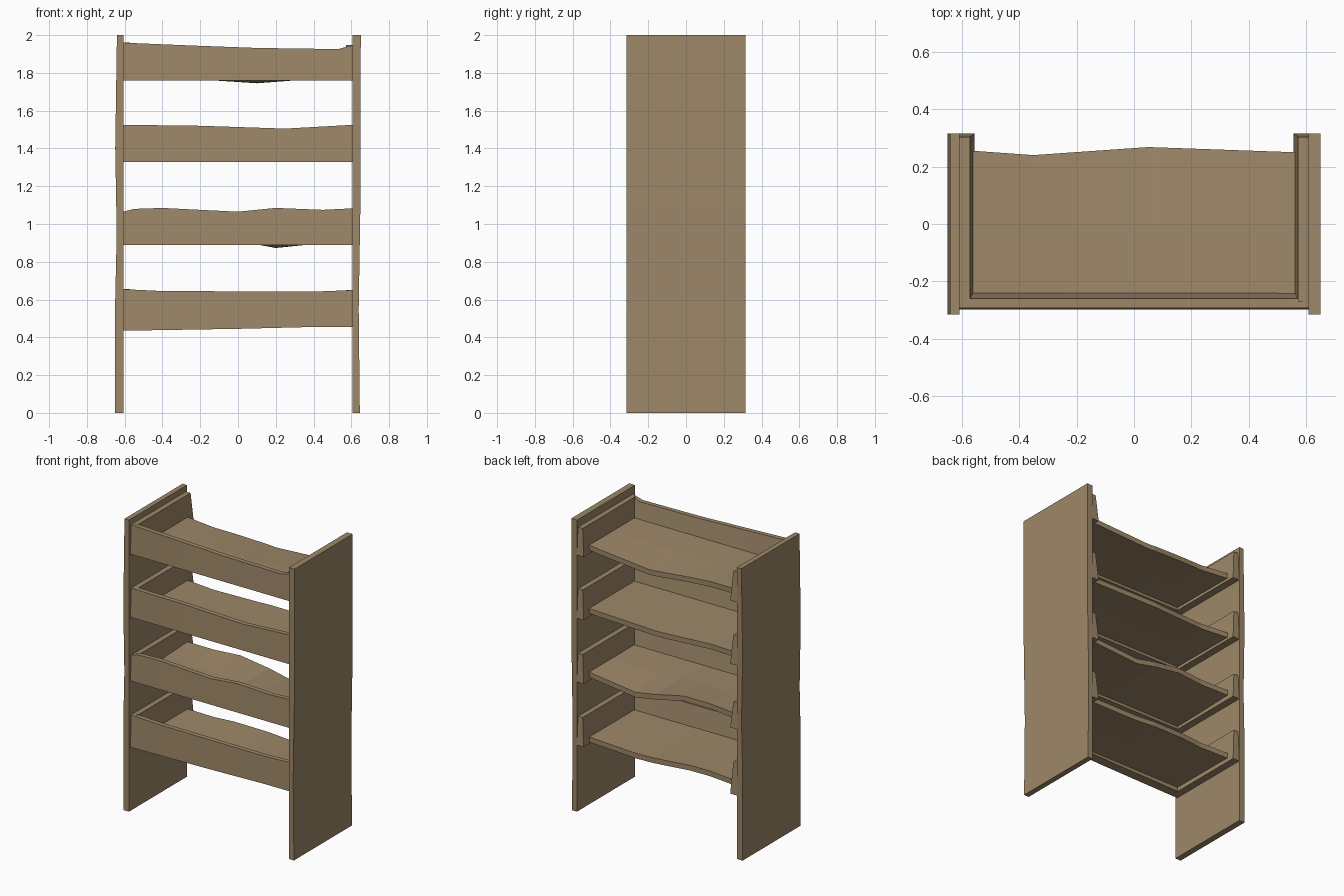
import bpy, bmesh

if "Cube" in bpy.data.objects:
    bpy.data.objects.remove(bpy.data.objects["Cube"])

wood = bpy.data.materials.new("worn_wood")
wood.diffuse_color = (0.34, 0.245, 0.14, 1)
wood.use_nodes = True
wood.node_tree.nodes["Principled BSDF"].inputs["Base Color"].default_value = wood.diffuse_color


def lerp(points, t):
    """Piecewise linear lookup in a list of (t, value)."""
    for (a, va), (b, vb) in zip(points, points[1:]):
        if t <= b:
            return va + (vb - va) * max(0, t - a) / (b - a)
    return points[-1][1]


def loft(name, sections):
    """Closed solid through cross-sections of equal point count."""
    bm = bmesh.new()
    rings = [[bm.verts.new(p) for p in s] for s in sections]
    n = len(rings[0])
    for r0, r1 in zip(rings, rings[1:]):
        for i in range(n):
            j = (i + 1) % n
            bm.faces.new((r0[i], r0[j], r1[j], r1[i]))
    bm.faces.new(rings[0])
    bm.faces.new(rings[-1][::-1])
    bmesh.ops.recalc_face_normals(bm, faces=bm.faces)
    mesh = bpy.data.meshes.new(name)
    bm.to_mesh(mesh)
    bm.free()
    mesh.materials.append(wood)
    ob = bpy.data.objects.new(name, mesh)
    bpy.context.collection.objects.link(ob)
    return ob


# Side panels with a slightly warped outer face
for name, s, outer in (
        ("left_panel", -1, [(0, .65), (.6, .65), (.95, .642), (1.4, .65), (2, .641)]),
        ("right_panel", 1, [(0, .645), (.55, .639), (1.1, .648), (2, .65)])):
    loft(name, [[(s * .607, -.315, z), (s * x, -.315, z),
                 (s * x, .315, z), (s * .607, .315, z)] for z, x in outer])

# Shelves: base height, rail top edge, rail bottom edge, tray back-edge sag
SHELVES = [
    (.445, [(-.607, .655), (-.4, .645), (.4, .642), (.607, .65)],
     [(-.607, .435), (0, .445), (.4, .455), (.607, .456)],
     [(-.56, 0), (-.2, .01), (.2, -.01), (.56, 0)]),
    (.89, [(-.607, 1.065), (-.55, 1.08), (-.4, 1.085), (0, 1.065), (.2, 1.085),
           (.45, 1.075), (.607, 1.083)],
     [(-.607, .89), (.607, .89)],
     [(-.56, .015), (-.16, .03), (.2, -.037), (.56, 0)]),
    (1.327, [(-.607, 1.525), (-.2, 1.52), (.25, 1.505), (.607, 1.525)],
     [(-.607, 1.327), (.607, 1.327)],
     [(-.56, 0), (0, -.01), (.56, 0)]),
    (1.76, [(-.607, 1.96), (-.25, 1.945), (.1, 1.932), (.53, 1.926), (.607, 1.947)],
     [(-.607, 1.76), (.607, 1.76)],
     [(-.56, 0), (-.2, -.015), (.1, -.035), (.56, 0)]),
]
BACK = [(-.56, .255), (-.35, .24), (.05, .268), (.56, .25)]

for k, (base, top, bottom, sag) in enumerate(SHELVES, 1):
    # Front rail, thicker toward the bottom
    xs = sorted({p[0] for p in top + bottom})
    loft(f"front_rail_{k}", [[(x, -.298, lerp(bottom, x)), (x, -.292, lerp(top, x)),
                              (x, -.26, lerp(top, x)), (x, -.232, lerp(bottom, x))]
                             for x in xs])
    # Side rails with a sloped inner face and back end
    for side, s in (("left", -1), ("right", 1)):
        zb, zt = lerp(bottom, s * .607), lerp(top, s * .607)
        loft(f"{side}_rail_{k}", [
            [(s * .608, y0, zb), (s * .608, y1, zt), (s * .572, y1, zt), (s * .556, y0, zb)]
            for y0, y1 in ((-.27, -.27), (.315, .303))])
    # Tray board, warped along its free back edge
    xs = sorted({p[0] for p in sag + BACK} | {-.57, .57})
    loft(f"tray_board_{k}", [[
        (x, -.25, base + .022), (x, -.25, base + .055),
        (x, 0, base + .055 + .25 * lerp(sag, x)),
        (x, lerp(BACK, x), base + .055 + lerp(sag, x)),
        (x, lerp(BACK, x), base + .02 + lerp(sag, x)),
        (x, 0, base + .022 + .25 * lerp(sag, x))] for x in xs])
